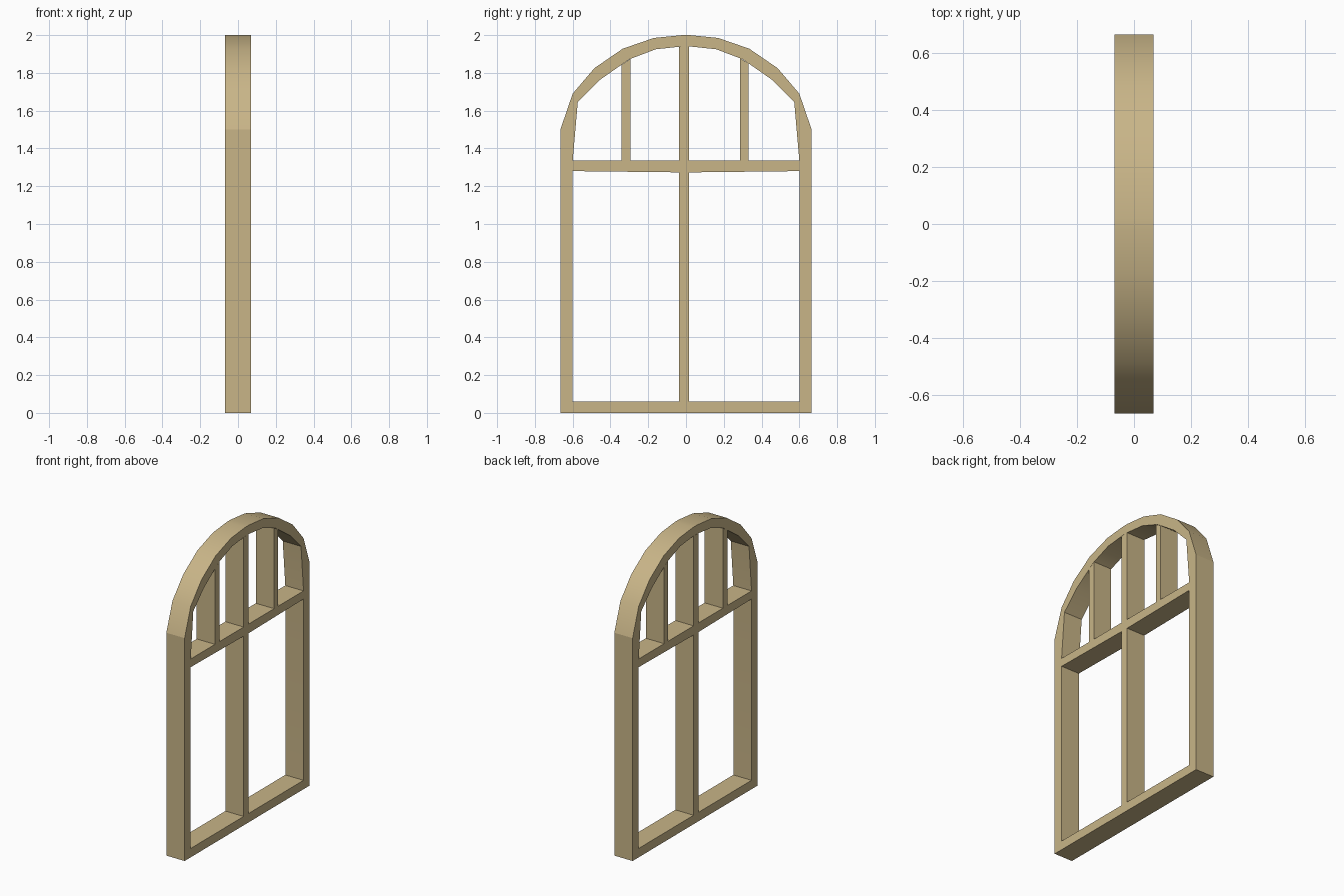
import bpy
import bmesh

cube = bpy.data.objects.get("Cube")
if cube:
    bpy.data.objects.remove(cube, do_unlink=True)

HALF_DEPTH = 0.068
SPRING = 1.5          # height where the arch begins
RAIL_LOW, RAIL_TOP = 1.275, 1.335
SILL_TOP = 0.06
INNER_SIDE = 0.6

wood = bpy.data.materials.new("pale tan wood")
wood.use_nodes = True
TAN = (0.58, 0.46, 0.245, 1)
wood.diffuse_color = TAN
wood.node_tree.nodes["Principled BSDF"].inputs["Base Color"].default_value = TAN

# Half profiles (y, z) from the bottom corner up to the crown
outer = [(0.665, 0), (0.665, SPRING), (0.6, 1.69), (0.485, 1.825),
         (0.335, 1.928), (0.17, 1.985), (0.02, 2.0)]
inner = [(INNER_SIDE, SILL_TOP), (INNER_SIDE, RAIL_TOP), (0.573, 1.645),
         (0.46, 1.76), (0.3, 1.872), (0.16, 1.925), (0.02, 1.94)]


def mirrored(half):
    return half + [(-y, z) for y, z in reversed(half)]


def finish(name, bm):
    bmesh.ops.recalc_face_normals(bm, faces=bm.faces)
    mesh = bpy.data.meshes.new(name)
    bm.to_mesh(mesh)
    bm.free()
    mesh.materials.append(wood)
    obj = bpy.data.objects.new(name, mesh)
    bpy.context.collection.objects.link(obj)
    return obj


def loop_verts(bm, points, x):
    return [bm.verts.new((x, y, z)) for y, z in points]


def arch_height(y):
    """Height of the inside of the arch at y."""
    y = abs(y)
    for (y0, z0), (y1, z1) in zip(inner[1:], inner[2:]):
        if y1 <= y <= y0:
            return z0 + (z1 - z0) * (y0 - y) / (y0 - y1)
    return inner[-1][1]


def bar(name, points):
    """Solid bar with the given outline, through the full depth."""
    bm = bmesh.new()
    front = loop_verts(bm, points, HALF_DEPTH)
    back = loop_verts(bm, points, -HALF_DEPTH)
    bm.faces.new(front)
    bm.faces.new(back)
    for i in range(len(points)):
        j = (i + 1) % len(points)
        bm.faces.new((front[i], front[j], back[j], back[i]))
    return finish(name, bm)


def upright(name, y0, y1, low, high0, high1):
    return bar(name, [(y0, low), (y1, low), (y1, high1), (y0, high0)])


# Arched outer frame: four profile loops bridged into a closed ring
bm = bmesh.new()
loops = [loop_verts(bm, mirrored(half), x) for half, x in
         ((outer, HALF_DEPTH), (inner, HALF_DEPTH),
          (inner, -HALF_DEPTH), (outer, -HALF_DEPTH))]
count = len(loops[0])
for k in range(4):
    a, b = loops[k], loops[(k + 1) % 4]
    for i in range(count):
        j = (i + 1) % count
        bm.faces.new((a[i], a[j], b[j], b[i]))
frame = finish("arched_frame", bm)

bpy.ops.object.select_all(action="DESELECT")
frame.select_set(True)
bpy.context.view_layer.objects.active = frame
bpy.ops.object.shade_smooth_by_angle(angle=0.5)

# Keep the crease where the straight jambs meet the arch
for edge in frame.data.edges:
    if all(abs(frame.data.vertices[v].co.z - SPRING) < 0.001 for v in edge.vertices):
        edge.use_edge_sharp = True

# Cross rail, slightly deeper at the middle
bar("cross_rail", [(-INNER_SIDE, RAIL_LOW + 0.005), (0, RAIL_LOW - 0.002),
                   (INNER_SIDE, RAIL_LOW + 0.005),
                   (INNER_SIDE, RAIL_TOP), (-INNER_SIDE, RAIL_TOP)])

# Centre mullion below the rail, and three bars in the arch
upright("lower_mullion", -0.037, 0.016, SILL_TOP, RAIL_LOW, RAIL_LOW)
for name, y0, y1 in (("upper_mullion", -0.037, 0.016),
                     ("right_arch_bar", -0.342, -0.295),
                     ("left_arch_bar", 0.287, 0.33)):
    upright(name, y0, y1, RAIL_TOP, arch_height(y0), arch_height(y1))
